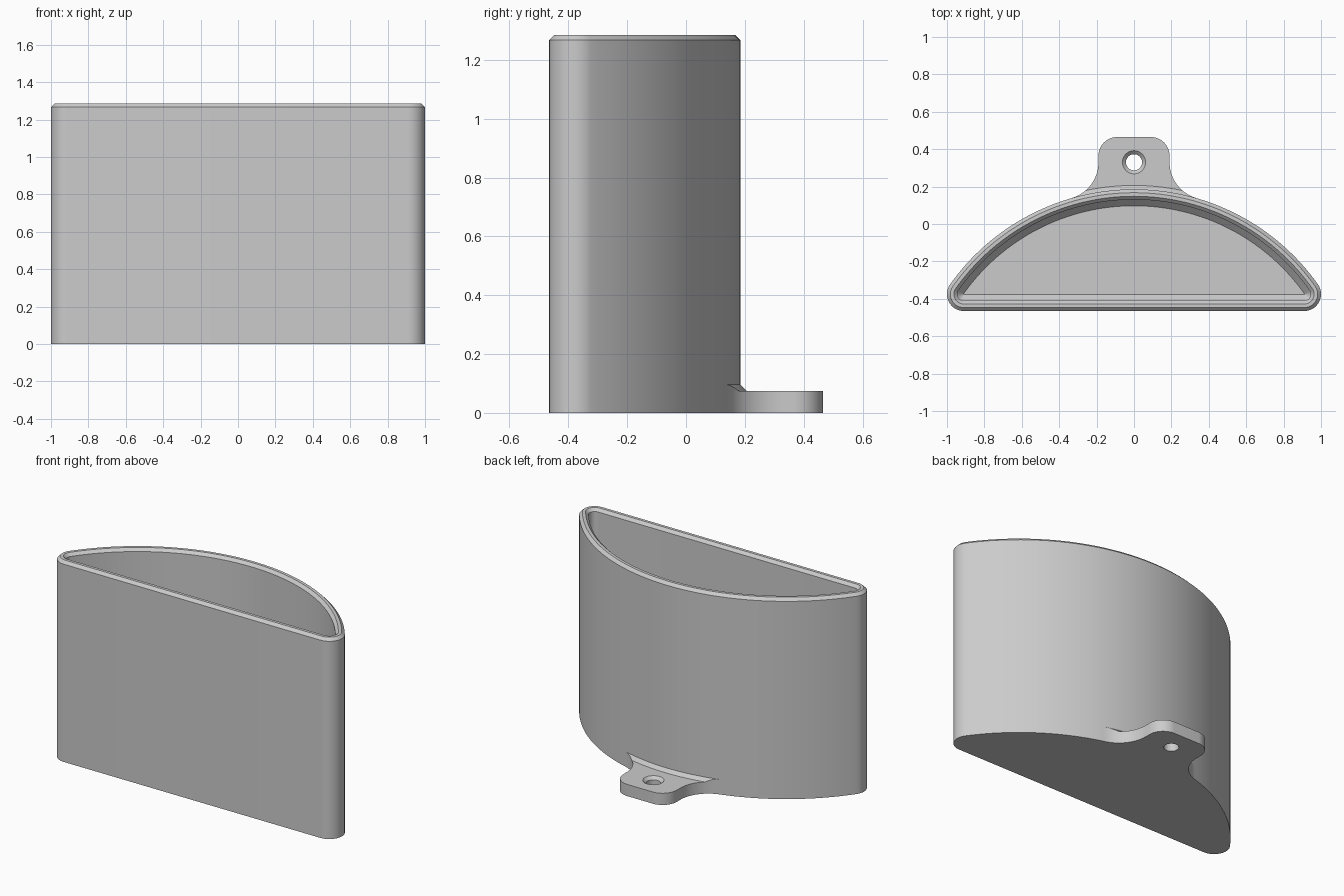
import bpy, bmesh
from math import sin, cos, pi, atan2, hypot, radians

if "Cube" in bpy.data.objects:
    bpy.data.objects.remove(bpy.data.objects["Cube"], do_unlink=True)

grey = bpy.data.materials.new("plain_grey")
grey.use_nodes = True
COLOUR = (0.6, 0.6, 0.6, 1)
grey.diffuse_color = COLOUR
grey.node_tree.nodes["Principled BSDF"].inputs["Base Color"].default_value = COLOUR

# Core half-moon: every body outline is an offset of this shape
CORNER_X, CORNER_Y, ARC_Y = 0.91, -0.375, -1.02
CORE_R = hypot(CORNER_X, CORNER_Y - ARC_Y)
WALL_OUT, WALL_IN = 0.09, 0.035
BODY_R = CORE_R + WALL_OUT
HEIGHT, FLOOR, BEVEL = 1.285, 0.07, 0.018
TAB_H = 0.075


def arc(cx, cy, r, a0, a1, n):
    return [(cx + r * cos(a0 + (a1 - a0) * i / n),
             cy + r * sin(a0 + (a1 - a0) * i / n)) for i in range(n + 1)]


def half_moon(d):
    """Half-moon outline, offset outward by d, counter-clockwise."""
    a = atan2(CORNER_Y - ARC_Y, CORNER_X)
    right = arc(CORNER_X, CORNER_Y, d, -pi / 2, a, 16)
    back = arc(0, ARC_Y, CORE_R + d, a, pi - a, 64)
    left = arc(-CORNER_X, CORNER_Y, d, pi - a, 1.5 * pi, 16)
    return right + back[1:-1] + left


def loft(name, rings):
    """Solid through a list of (outline, z), capped at both ends."""
    bm = bmesh.new()
    loops = [[bm.verts.new((x, y, z)) for x, y in pts] for pts, z in rings]
    for lo, hi in zip(loops, loops[1:]):
        for i in range(len(lo)):
            j = (i + 1) % len(lo)
            bm.faces.new((lo[i], lo[j], hi[j], hi[i]))
    bm.faces.new(loops[0][::-1])
    bm.faces.new(loops[-1])
    bmesh.ops.recalc_face_normals(bm, faces=bm.faces)
    mesh = bpy.data.meshes.new(name)
    bm.to_mesh(mesh)
    bm.free()
    mesh.materials.append(grey)
    ob = bpy.data.objects.new(name, mesh)
    bpy.context.collection.objects.link(ob)
    return ob


def activate(ob):
    bpy.ops.object.select_all(action='DESELECT')
    ob.select_set(True)
    bpy.context.view_layer.objects.active = ob


def boolean(ob, cutter, operation):
    mod = ob.modifiers.new("cut", 'BOOLEAN')
    mod.operation, mod.solver, mod.object = operation, 'EXACT', cutter
    activate(ob)
    bpy.ops.object.modifier_apply(modifier=mod.name)
    bpy.data.objects.remove(cutter, do_unlink=True)


# Hollow body: outer wall, bevelled rim, inner wall, bevelled floor
body = loft("pocket_body", [(half_moon(d), z) for d, z in (
    (WALL_OUT, 0),
    (WALL_OUT, HEIGHT - BEVEL),
    (WALL_OUT - BEVEL, HEIGHT),
    (WALL_IN + BEVEL, HEIGHT),
    (WALL_IN, HEIGHT - BEVEL),
    (WALL_IN, FLOOR + WALL_IN),
    (0.002, FLOOR))])

# Mounting tab outline: rounded end, flared into the curved back
FLARE, HALF_W, END_R, END_Y = 0.2, 0.19, 0.1, 0.465
flare_x = HALF_W + FLARE
flare_y = ARC_Y + ((BODY_R + FLARE) ** 2 - flare_x ** 2) ** 0.5
touch = atan2(flare_y - ARC_Y, flare_x)
side = arc(flare_x, flare_y, FLARE, pi + touch, pi, 16)
side += arc(HALF_W - END_R, END_Y - END_R, END_R, 0, pi / 2, 14)
root = arc(0, ARC_Y, BODY_R - 0.01, pi - touch, touch, 32)
tab_outline = side + [(-x, y) for x, y in reversed(side)] + root

tab = loft("mounting_tab", [(tab_outline, 0), (tab_outline, TAB_H)])


def circle(cx, cy, r, n):
    return arc(cx, cy, r, 0, 2 * pi, n)[:-1]


# Countersunk screw hole
hole = loft("hole_cutter", [(circle(0, 0.33, r, 40), z) for r, z in (
    (0.043, -0.1), (0.043, TAB_H - BEVEL), (0.062, TAB_H), (0.062, TAB_H + 0.1))])
boolean(tab, hole, 'DIFFERENCE')

# Sloped strip reinforcing the joint of tab and body
RISE = 0.021
strip = loft("joint_strip", [(tab_outline, TAB_H - 0.005), (tab_outline, TAB_H + 0.05)])
cone = loft("cone_cutter", [(circle(0, ARC_Y, BODY_R + e, 256), TAB_H + RISE - e)
                            for e in (RISE + 0.02, -0.015)])
boolean(strip, cone, 'INTERSECT')

for ob in (body, tab, strip):
    activate(ob)
    bpy.ops.object.shade_smooth_by_angle(angle=radians(25))
